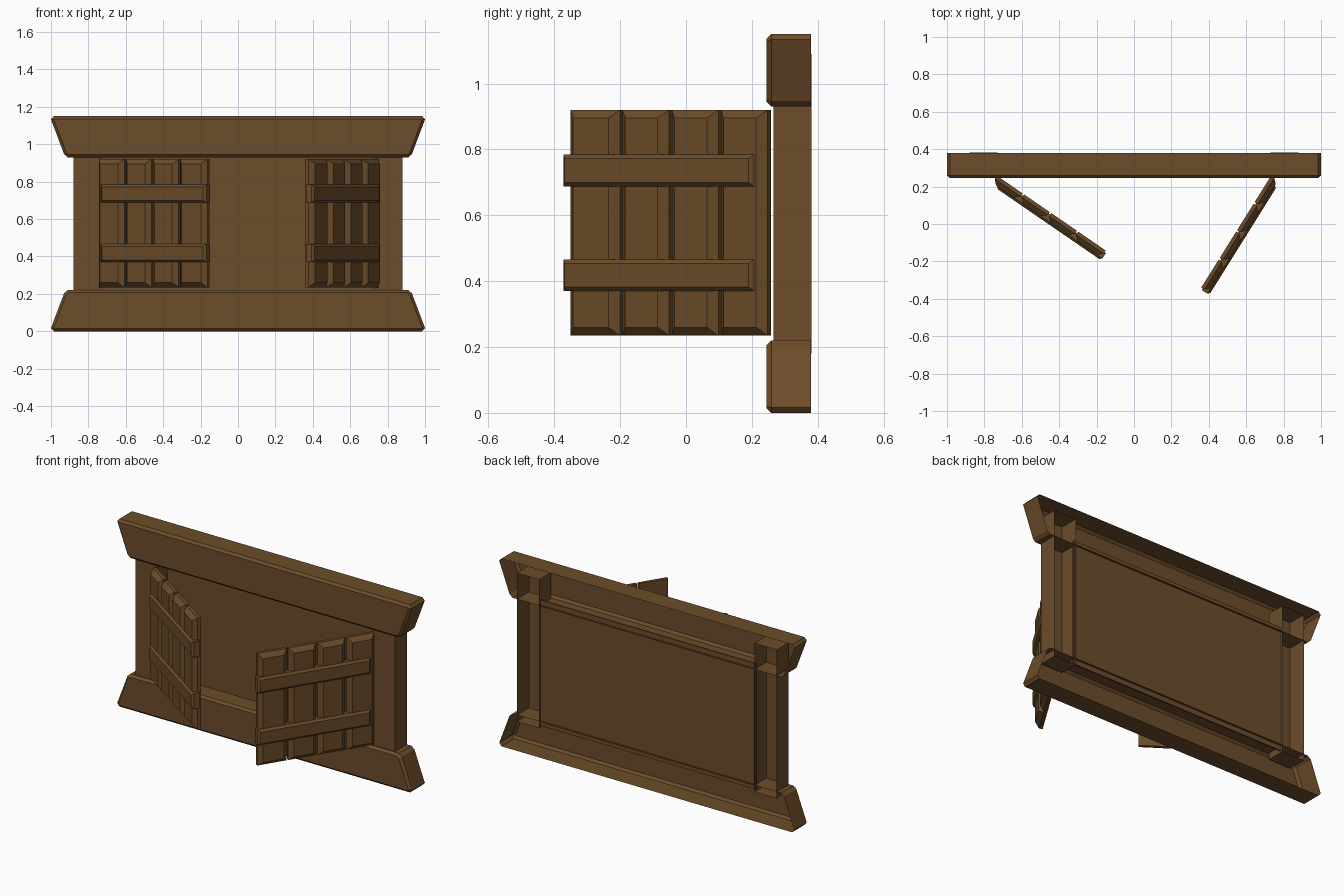
import bpy, bmesh, math
from mathutils import Vector, Matrix

if "Cube" in bpy.data.objects:
    bpy.data.objects.remove(bpy.data.objects["Cube"])

wood = bpy.data.materials.new("brown_wood")
wood.diffuse_color = (0.15, 0.073, 0.023, 1)
wood.use_nodes = True
wood.node_tree.nodes["Principled BSDF"].inputs["Base Color"].default_value = wood.diffuse_color


def inset_outline(pts, d):
    """Move every side of a convex counter-clockwise outline inwards by d."""
    out = []
    n = len(pts)
    for i in range(n):
        p, a, b = Vector(pts[i]), Vector(pts[i - 1]), Vector(pts[(i + 1) % n])
        e1, e2 = (p - a).normalized(), (b - p).normalized()
        n1, n2 = Vector((-e1.y, e1.x)), Vector((-e2.y, e2.x))
        out.append(p + (n1 + n2) * d / (1 + n1.dot(n2)))
    return out


def slab(name, pts, back, front, inset=0.0, depth=0.0, closed=True, matrix=None):
    """Extrude an x-z outline from y=back to y=front (towards -y), chamfering the front rim."""
    rings = [(pts, back), (pts, front + depth)]
    if inset:
        rings.append((inset_outline(pts, inset), front))
    bm = bmesh.new()
    vs = [[bm.verts.new((p[0], y, p[1])) for p in ring] for ring, y in rings]
    n = len(pts)
    for r0, r1 in zip(vs, vs[1:]):
        for i in range(n):
            j = (i + 1) % n
            bm.faces.new((r0[i], r0[j], r1[j], r1[i]))
    bm.faces.new(vs[-1])
    if closed:
        bm.faces.new(vs[0][::-1])
    # make the front cap face the front
    bm.normal_update()
    front_cap = [f for f in bm.faces if all(v in vs[-1] for v in f.verts)][0]
    bmesh.ops.recalc_face_normals(bm, faces=bm.faces)
    if front_cap.normal.y > 0:
        bmesh.ops.reverse_faces(bm, faces=bm.faces)
    if matrix:
        bm.transform(matrix)
        if matrix.determinant() < 0:
            bmesh.ops.reverse_faces(bm, faces=bm.faces)
    me = bpy.data.meshes.new(name)
    bm.to_mesh(me)
    bm.free()
    me.materials.append(wood)
    ob = bpy.data.objects.new(name, me)
    bpy.context.collection.objects.link(ob)
    return ob


def rect(x0, x1, z0, z1):
    return [(x0, z0), (x1, z0), (x1, z1), (x0, z1)]


# flared sill and lintel, open at the back
half = [(0.985, 0), (1.0, 0.017), (0.93, 0.203), (0.91, 0.22)]
sill = half + [(-x, z) for x, z in reversed(half)]
lintel = [(x, 1.15 - z) for x, z in reversed(sill)]
slab("sill", sill, 0.38, 0.245, 0.014, 0.014, closed=False)
slab("lintel", lintel, 0.38, 0.245, 0.014, 0.014, closed=False)

# side posts, open at the back
slab("left_post", rect(-0.88, -0.73, 0.18, 1.09), 0.381, 0.265, closed=False)
slab("right_post", rect(0.73, 0.88, 0.18, 1.09), 0.381, 0.265, closed=False)

# recessed back panel
slab("back_panel", rect(-0.735, 0.735, 0.19, 0.96), 0.368, 0.36)


def shutter(side, mirror, angle):
    """Four planks and two battens, hinged at the left end and swung outwards."""
    m = (Matrix.Scale(mirror, 4, (1, 0, 0))
         @ Matrix.Translation((-0.733, 0.258, 0))
         @ Matrix.Rotation(math.radians(-angle), 4, 'Z'))
    pitch = 0.705 / 4
    for i in range(4):
        x = i * pitch
        slab(f"{side}_plank_{i + 1}", rect(x, x + pitch - (0.01 if i < 3 else 0), 0.235, 0.92),
             0, -0.045, 0.025, 0.025, matrix=m)
    for label, z in (("lower", 0.37), ("upper", 0.688)):
        slab(f"{side}_{label}_batten", rect(0.033, 0.715, z, z + 0.096),
             -0.01, -0.057, 0.012, 0.012, matrix=m)


shutter("left", 1, 34.5)
shutter("right", -1, 58)
